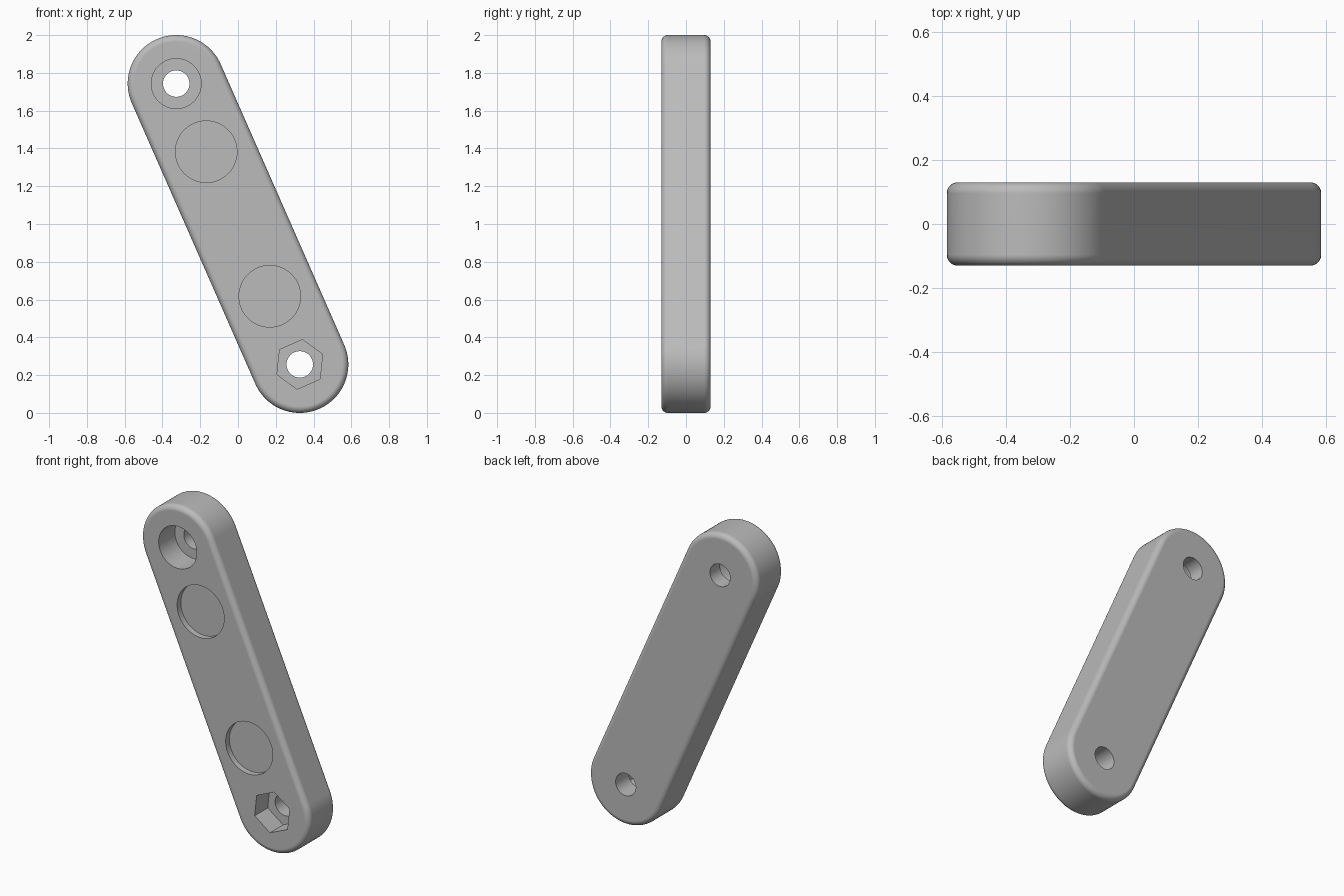
import bpy, bmesh, math

if "Cube" in bpy.data.objects:
    bpy.data.objects.remove(bpy.data.objects["Cube"])

R, HALF, T, FILLET = 0.257, 0.812, 0.13, 0.034   # end radius, half spacing, half depth, edge round
TILT = math.atan2(0.743, -0.327)                 # direction of the bar in the xz plane
FRONT = -T

grey = bpy.data.materials.new("plain_grey")
grey.diffuse_color = (0.5, 0.5, 0.5, 1)
grey.use_nodes = True
grey.node_tree.nodes["Principled BSDF"].inputs["Base Color"].default_value = grey.diffuse_color


def along(u):
    """Point on the bar's centre line."""
    return u * math.cos(TILT), 1 + u * math.sin(TILT)


def loft(name, rings):
    """Closed solid skinned through rings of (x, y, z) points."""
    bm = bmesh.new()
    loops = [[bm.verts.new(p) for p in ring] for ring in rings]
    n = len(loops[0])
    for a, b in zip(loops, loops[1:]):
        for i in range(n):
            j = (i + 1) % n
            bm.faces.new((a[i], a[j], b[j], b[i]))
    bm.faces.new(loops[0][::-1])
    bm.faces.new(loops[-1])
    bmesh.ops.recalc_face_normals(bm, faces=bm.faces[:])
    mesh = bpy.data.meshes.new(name)
    bm.to_mesh(mesh)
    bm.free()
    ob = bpy.data.objects.new(name, mesh)
    bpy.context.collection.objects.link(ob)
    ob.data.materials.append(grey)
    return ob


def stadium(r, y, seg=40):
    pts = []
    for end in (1, -1):
        cx, cz = along(end * HALF)
        start = TILT - math.pi / 2 + (0 if end == 1 else math.pi)
        for i in range(seg + 1):
            a = start + math.pi * i / seg
            pts.append((cx + r * math.cos(a), y, cz + r * math.sin(a)))
    return pts


def cutter(name, u, r, y0, y1, sides=64):
    """Prism along y; one flat faces along the bar when it has six sides."""
    cx, cz = along(u)
    angles = [TILT + math.pi / sides + 2 * math.pi * i / sides for i in range(sides)]
    return loft(name, [[(cx + r * math.cos(a), y, cz + r * math.sin(a)) for a in angles]
                       for y in (y0, y1)])


# Bar with rounded ends and rounded front and back edges
steps = [math.pi / 2 * i / 6 for i in range(7)]
section = [(R - FILLET + FILLET * math.sin(a), -T + FILLET - FILLET * math.cos(a)) for a in steps]
section += [(r, -y) for r, y in reversed(section)]
bar = loft("link_bar", [stadium(r, y) for r, y in section])

# Bolt holes, bolt head recess, nut recess and two shallow round pockets
cutters = [
    cutter("upper_hole_cutter", HALF, 0.07, -0.3, 0.3),
    cutter("lower_hole_cutter", -HALF, 0.07, -0.3, 0.3),
    cutter("bolt_head_cutter", HALF, 0.132, -0.3, FRONT + 0.16),
    cutter("nut_cutter", -HALF, 0.132, -0.3, FRONT + 0.13, 6),
    cutter("upper_pocket_cutter", 0.418, 0.163, -0.3, FRONT + 0.037),
    cutter("lower_pocket_cutter", -0.418, 0.163, -0.3, FRONT + 0.037),
]
bpy.context.view_layer.objects.active = bar
bar.select_set(True)
for c in cutters:
    mod = bar.modifiers.new(c.name, 'BOOLEAN')
    mod.operation, mod.solver, mod.object = 'DIFFERENCE', 'EXACT', c
    bpy.ops.object.modifier_apply(modifier=mod.name)
    bpy.data.objects.remove(c)

# Smooth rounds, crisp pocket rims, flat broad faces
bpy.ops.object.shade_smooth_by_angle(angle=math.radians(30))
normals = bar.modifiers.new("flat_faces", 'WEIGHTED_NORMAL')
normals.keep_sharp = True
